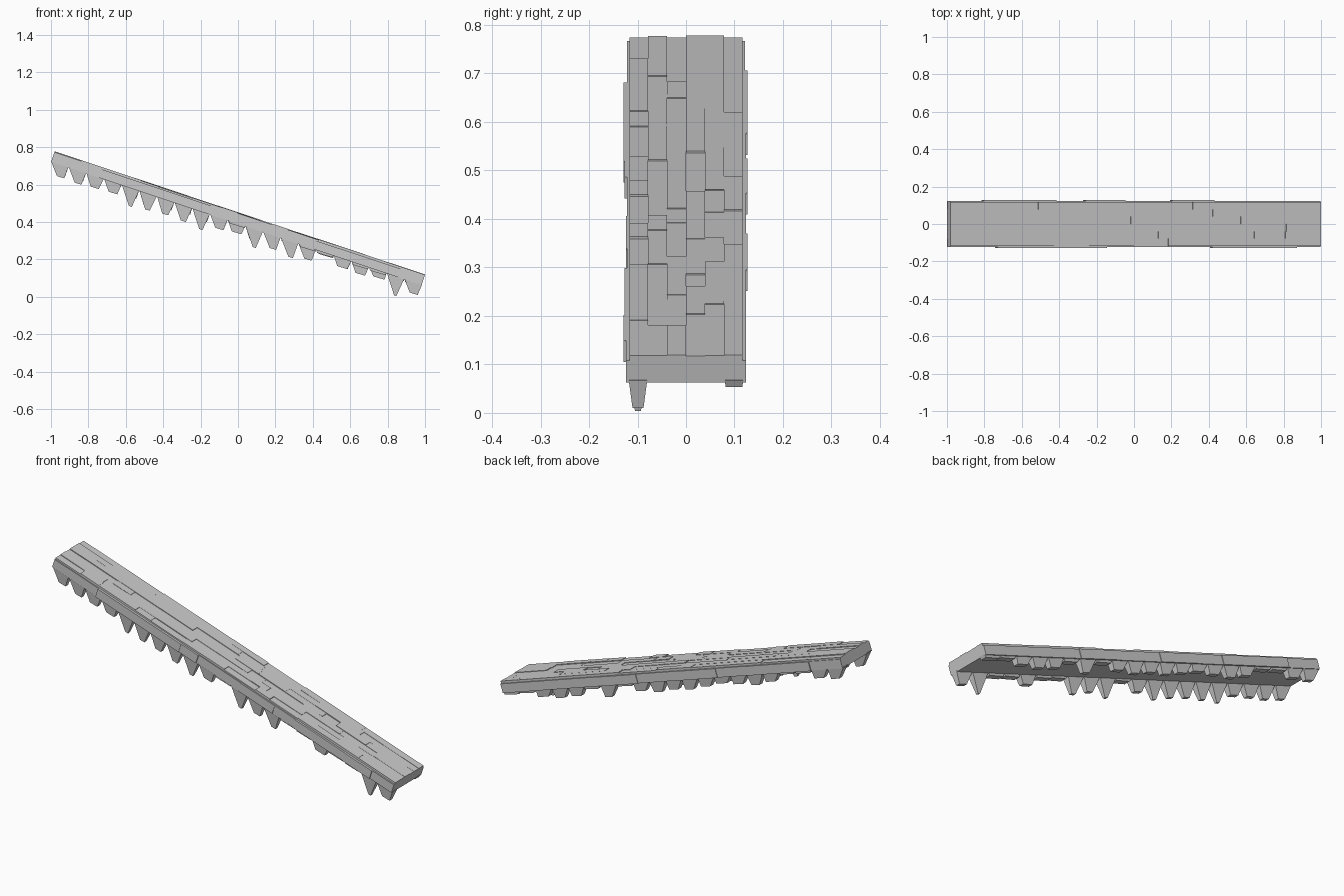
import bpy, bmesh, random
from mathutils import Vector

if "Cube" in bpy.data.objects:
    bpy.data.objects.remove(bpy.data.objects["Cube"])

random.seed(7)
# Sloped local frame: s along the slope, d down through the thickness
ORIGIN = Vector((-0.98, 0, 0.779))
ALONG = Vector((1.98, 0, -0.659)).normalized()
DOWN = Vector((ALONG.z, 0, -ALONG.x))
LENGTH = 2.087
THICK = 0.06
FACES = [(0, 1, 2, 3), (7, 6, 5, 4), (0, 4, 5, 1),
         (1, 5, 6, 2), (2, 6, 7, 3), (3, 7, 4, 0)]


def local(s, y, d):
    return ORIGIN + ALONG * s + DOWN * d + Vector((0, y, 0))


def add_hexa(bm, top, bottom):
    v = [bm.verts.new(p) for p in list(top) + list(bottom)]
    for f in FACES:
        bm.faces.new([v[i] for i in f])


def add_block(bm, s0, s1, y0, y1, d0, d1):
    ring = [(s0, y0), (s1, y0), (s1, y1), (s0, y1)]
    add_hexa(bm, [local(s, y, d0) for s, y in ring],
             [local(s, y, d1) for s, y in ring])


def finish(bm, name):
    bmesh.ops.recalc_face_normals(bm, faces=bm.faces)
    mesh = bpy.data.meshes.new(name)
    bm.to_mesh(mesh)
    bm.free()
    bpy.context.collection.objects.link(bpy.data.objects.new(name, mesh))


def split_length(shortest, longest):
    cuts = [0.0]
    while cuts[-1] < LENGTH - longest:
        cuts.append(cuts[-1] + random.uniform(shortest, longest))
    cuts.append(LENGTH)
    return list(zip(cuts, cuts[1:]))


# Solid core of the slab
bm = bmesh.new()
add_block(bm, 0, LENGTH, -0.117, 0.117, 0.009, THICK)
finish(bm, "slab_core")

# Six rows of uneven planks on top
bm = bmesh.new()
for row in range(6):
    y = -0.117 + row * 0.039
    for s0, s1 in split_length(0.08, 0.3):
        add_block(bm, s0, s1, y, y + 0.039, random.uniform(0, 0.006), 0.012)
finish(bm, "top_planks")

# Uneven boards along both long sides
for side, name in ((-1, "front_side_boards"), (1, "back_side_boards")):
    bm = bmesh.new()
    for s0, s1 in split_length(0.1, 0.28):
        out = random.choice((0.122, 0.124, 0.127, 0.129))
        add_block(bm, s0, s1, side * 0.11, side * out, 0.013, THICK)
    finish(bm, name)

# Hanging tapered teeth under both edges; short drops are plain stubs
PITCH = 0.0945
front = [.07, .073, .064, .06, .1, .088, .08, .085, .098, .064, .015,
         .1, .076, .09, .015, .015, .05, .015, .015, .106, .064]
back = [.06, .05, .015, .015, .05, .06, .05, .04, .05, .06, .053,
        .06, .05, .015, .07, .02, .05, .054, .043, .015, .015]


def base_z(x):
    return 0.3925 - 0.3328 * x


for side, drops, name in ((-1, front, "front_teeth"), (1, back, "back_teeth")):
    bm = bmesh.new()
    for i, drop in enumerate(drops):
        x = -0.953 + i * PITCH
        tip = max(0.006, 0.046 - drop * 0.38)
        ty = 0.019 - drop * 0.12
        shift = random.uniform(-0.004, 0.006)
        cy = side * 0.099

        def ring(cx, hx, hy, dz, slope):
            pts = [(-hx, -hy), (hx, -hy), (hx, hy), (-hx, hy)]
            return [Vector((cx + a, cy + b, base_z(x) - dz - a * slope))
                    for a, b in pts]

        add_hexa(bm, ring(x, PITCH / 2, 0.019, -0.002, 0.3328),
                 ring(x + shift, tip, ty, drop, 0.3))
    finish(bm, name)
